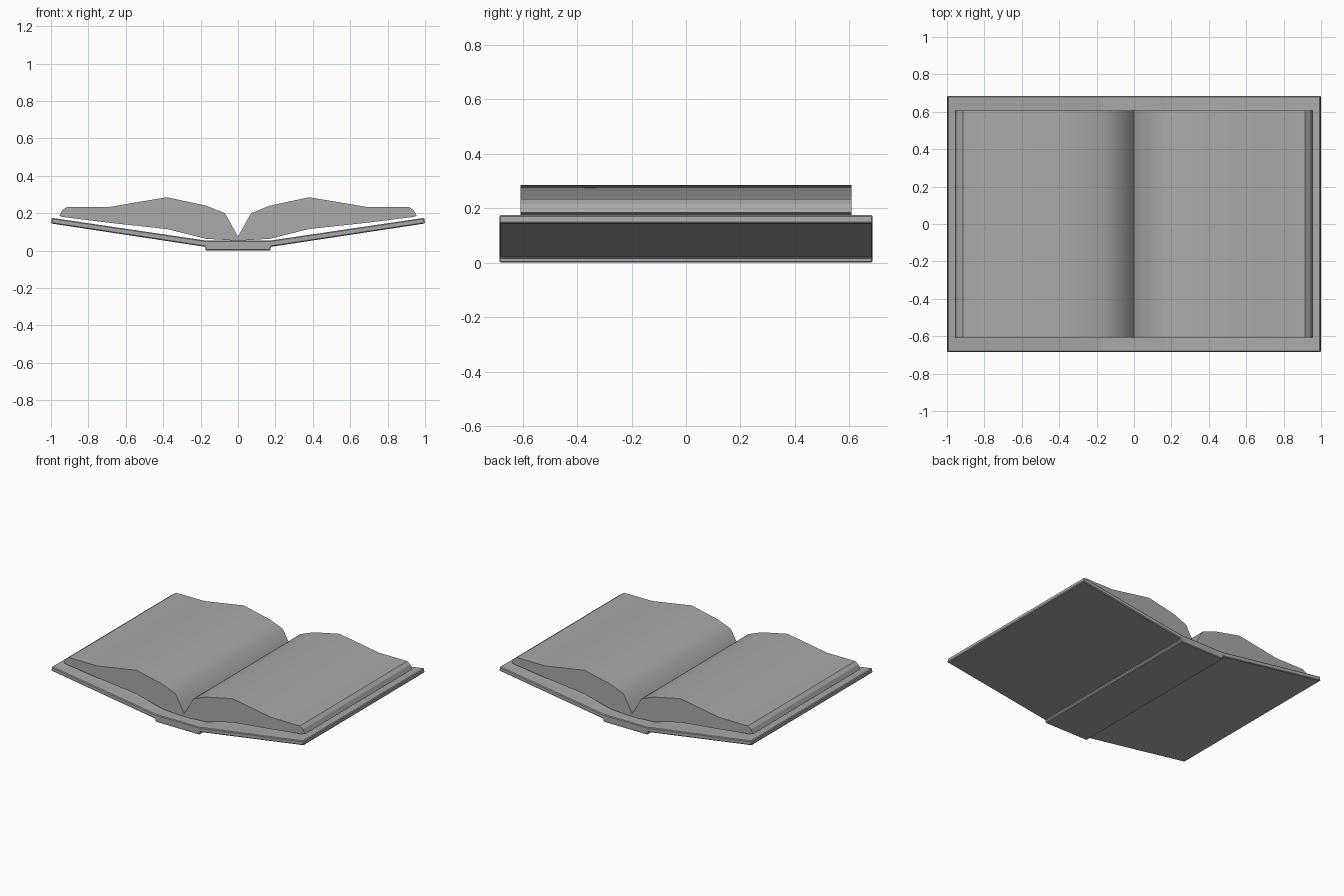
import bpy
import bmesh

cube = bpy.data.objects.get("Cube")
if cube:
    bpy.data.objects.remove(cube, do_unlink=True)

GREY = (0.4, 0.4, 0.4, 1.0)
grey = bpy.data.materials.new("plain grey")
grey.use_nodes = True
grey.diffuse_color = GREY
grey.node_tree.nodes["Principled BSDF"].inputs["Base Color"].default_value = GREY


def symmetric(upper, lower):
    """Close a right-hand half profile into a full outline, mirrored across x = 0."""
    def row(points):
        return [(-x, z) for x, z in reversed(points) if x > 0] + points
    return row(upper) + row(lower)[::-1]


def extrude_profile(name, outline, half_depth, smooth_rule=None):
    """Extrude an x-z outline along y; faces passing smooth_rule are smooth."""
    bm = bmesh.new()
    front = bm.faces.new([bm.verts.new((x, -half_depth, z)) for x, z in outline])
    result = bmesh.ops.extrude_face_region(bm, geom=[front], use_keep_orig=True)
    moved = [v for v in result["geom"] if isinstance(v, bmesh.types.BMVert)]
    bmesh.ops.translate(bm, verts=moved, vec=(0, 2 * half_depth, 0))
    bmesh.ops.recalc_face_normals(bm, faces=bm.faces)
    if smooth_rule:
        for face in bm.faces:
            face.smooth = smooth_rule(face)
        # Keep the central gutter crease sharp
        for edge in bm.edges:
            if all(abs(v.co.x) < 0.001 for v in edge.verts):
                edge.smooth = False
    mesh = bpy.data.meshes.new(name)
    bm.to_mesh(mesh)
    bm.free()
    mesh.materials.append(grey)
    obj = bpy.data.objects.new(name, mesh)
    bpy.context.collection.objects.link(obj)
    return obj


# Cover boards with the raised spine strip beneath
cover = extrude_profile("cover", symmetric(
    [(0.17, 0.053), (0.996, 0.175)],
    [(0.175, 0.0), (0.175, 0.02), (1.0, 0.145)]), 0.685)
bevel = cover.modifiers.new("edge_bevel", "BEVEL")
bevel.width = 0.005
bevel.segments = 1
bevel.limit_method = "ANGLE"
bevel.angle_limit = 0.8

# Open page block: curved reading surface, flat chamfered fore edges
pages = extrude_profile("pages", symmetric(
    [(0, 0.075), (0.07, 0.2), (0.17, 0.24), (0.38, 0.285),
     (0.69, 0.233), (0.915, 0.233), (0.94, 0.215), (0.955, 0.185)],
    [(0.04, 0.055), (0.17, 0.063), (0.38, 0.115), (0.7, 0.15), (0.94, 0.18)]),
    0.607,
    lambda f: f.normal.z > 0.3 and abs(f.calc_center_median().x) < 0.91)
